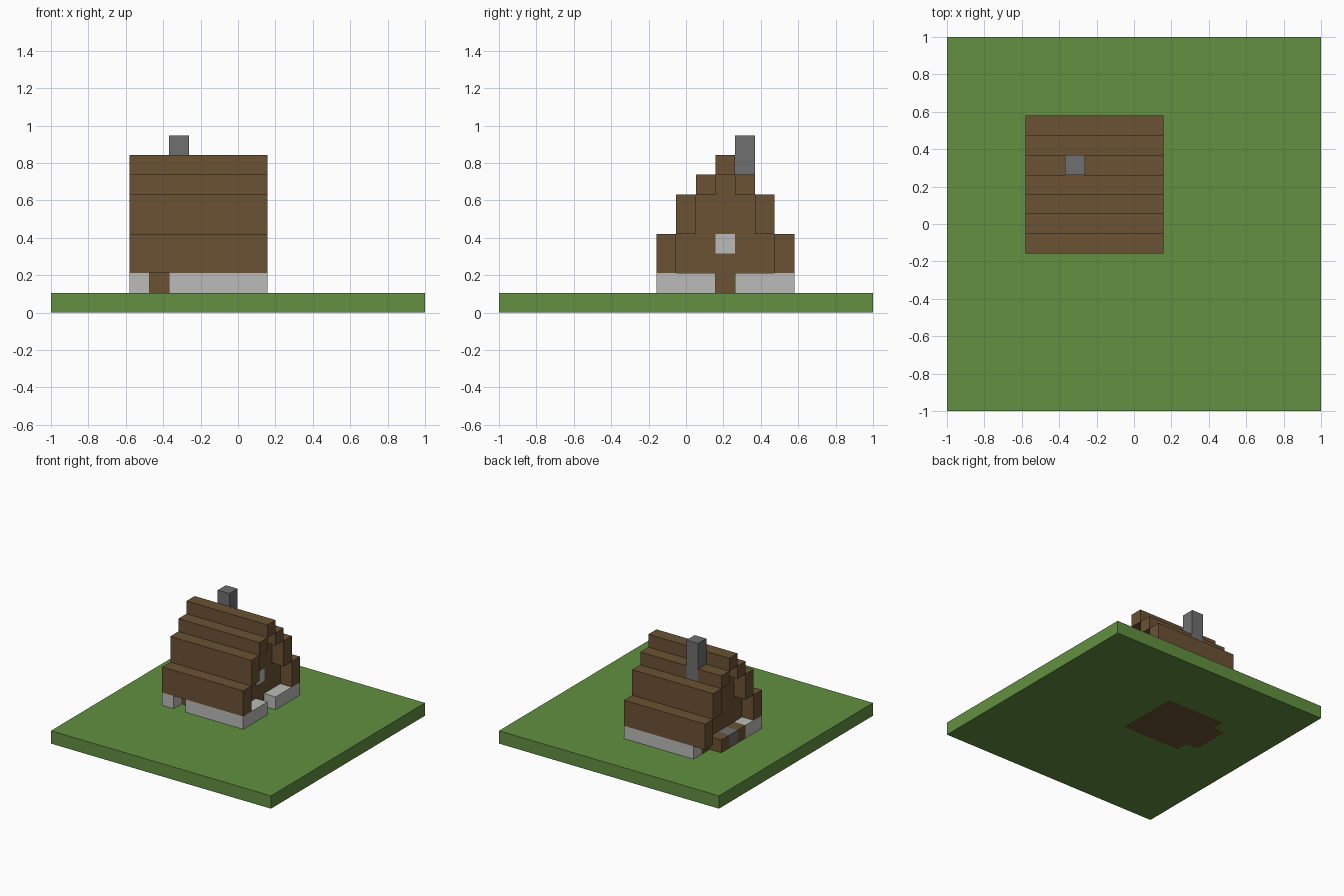
import bpy
import bmesh
from mathutils import Vector

N = 19            # cells along each side of the lawn
U = 2 / N         # size of one building block

if "Cube" in bpy.data.objects:
    bpy.data.objects.remove(bpy.data.objects["Cube"])


def material(name, r, g, b):
    m = bpy.data.materials.new(name)
    m.use_nodes = True
    m.diffuse_color = (r, g, b, 1)
    node = next(n for n in m.node_tree.nodes if n.type == 'BSDF_PRINCIPLED')
    node.inputs["Base Color"].default_value = (r, g, b, 1)
    node.inputs["Roughness"].default_value = 0.9
    return m


GRASS = material("grass_green", 0.122, 0.279, 0.051)
WOOD = material("wood_brown", 0.147, 0.084, 0.034)
STONE = material("light_stone", 0.50, 0.50, 0.485)
BRICK = material("chimney_grey", 0.162, 0.162, 0.162)


def link(name, bm, *mats):
    mesh = bpy.data.meshes.new(name)
    bm.to_mesh(mesh)
    bm.free()
    for m in mats:
        mesh.materials.append(m)
    obj = bpy.data.objects.new(name, mesh)
    bpy.context.collection.objects.link(obj)
    return obj


def blocks(name, mat, *ranges):
    """Join boxes given as (x, y, z) cell ranges into one object."""
    bm = bmesh.new()
    for spans in ranges:
        lo, hi = (Vector(v) for v in zip(*spans))
        verts = bmesh.ops.create_cube(bm, size=1)["verts"]
        for v in verts:
            p = lo + (v.co + Vector((.5, .5, .5))) * (hi - lo)
            v.co = p * U - Vector((1, 1, 0))
    return link(name, bm, mat)


# Lawn slab with the wooden floor let into it
def is_floor(c):
    i, j = (c.x + 1) / U, (c.y + 1) / U
    return (5 < i < 10 and 9 < j < 14) or (4 < i < 5 and 10 < j < 13)


bm = bmesh.new()
bmesh.ops.create_grid(bm, x_segments=N, y_segments=N, size=1)
top = bmesh.ops.extrude_face_region(bm, geom=bm.faces[:])["geom"]
bmesh.ops.translate(bm, vec=(0, 0, U),
                    verts=[g for g in top if isinstance(g, bmesh.types.BMVert)])
bmesh.ops.recalc_face_normals(bm, faces=bm.faces[:])
for f in bm.faces:
    f.material_index = int(is_floor(f.calc_center_median()))
bmesh.ops.dissolve_limit(bm, angle_limit=0.01, verts=bm.verts[:],
                         edges=bm.edges[:], delimit={'MATERIAL'})
link("lawn", bm, GRASS, WOOD)

# Stone footing around the house, open at both entrances
blocks("stone_footing", STONE,
       ((4, 5), (8, 10), (1, 2)),
       ((6, 11), (8, 9), (1, 2)),
       ((10, 11), (9, 11), (1, 2)),
       ((10, 11), (12, 14), (1, 2)),
       ((5, 11), (14, 15), (1, 2)))

# Timber walls, stepping in under the roof
blocks("timber_walls", WOOD,
       ((5, 10), (9, 14), (1, 4)),
       ((5, 10), (10, 13), (4, 6)),
       ((5, 10), (11, 12), (6, 7)))

# Roof courses, mirrored about the ridge
for course, (j, low, high) in enumerate([(8, 2, 4), (9, 4, 6), (10, 6, 7)]):
    z = (low, high)
    blocks(f"front_roof_course_{course}", WOOD, ((4, 11), (j, j + 1), z))
    y = (22 - j, 23 - j)
    # The top back course leaves a gap for the chimney
    xs = [(4, 6), (7, 11)] if course == 2 else [(4, 11)]
    blocks(f"back_roof_course_{course}", WOOD, *[(x, y, z) for x in xs])
blocks("roof_ridge", WOOD, ((4, 11), (11, 12), (7, 8)))

# Chimney, hearth and gable window
blocks("chimney", BRICK, ((6, 7), (12, 13), (6, 9)))
blocks("hearth_sides", WOOD,
       ((4, 5), (10, 11), (1, 2)),
       ((4, 5), (12, 13), (1, 2)))
blocks("hearth", BRICK, ((4, 5), (11, 12), (1, 2)))
blocks("gable_window", STONE, ((9.98, 10.04), (11, 12), (3, 4)))
